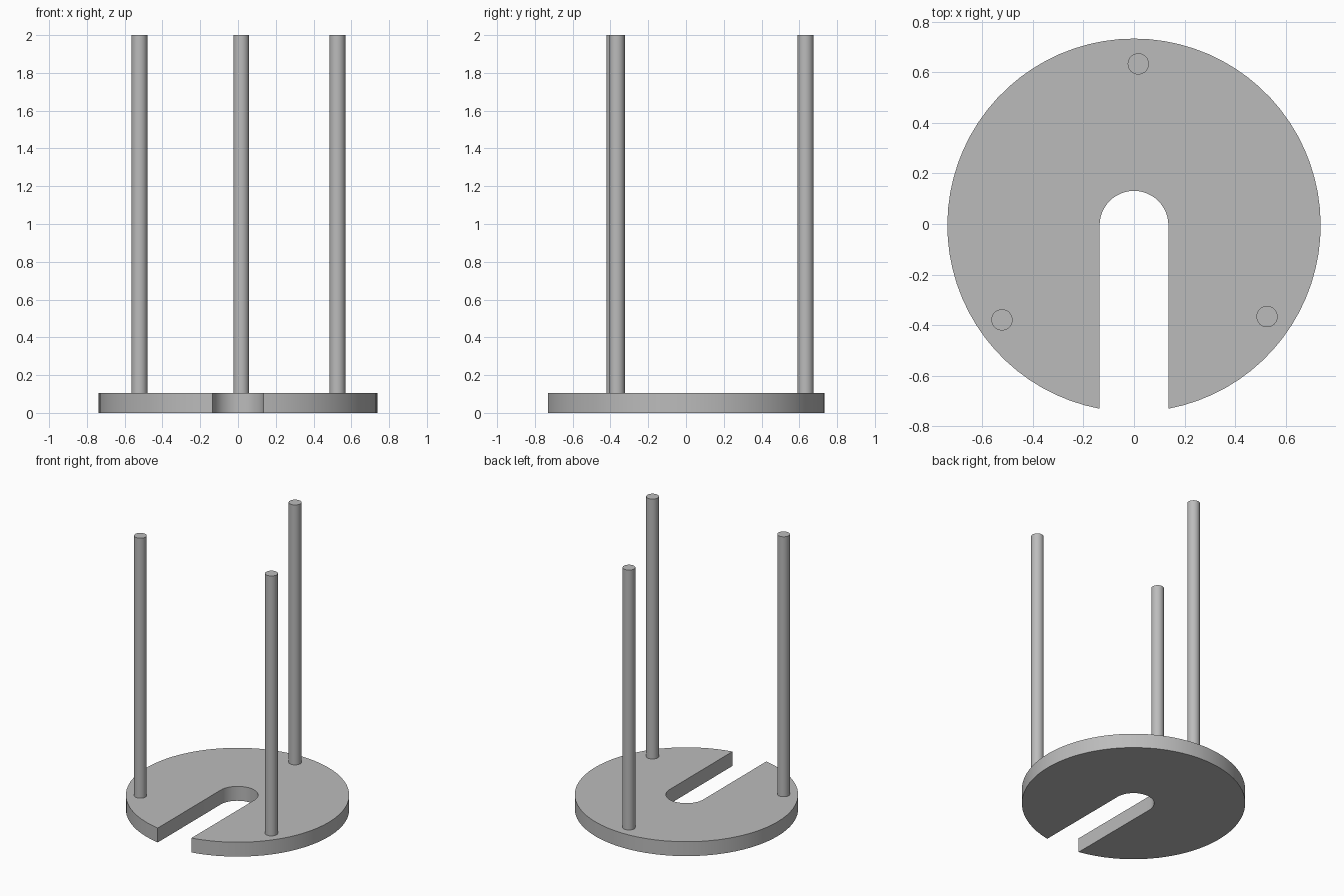
import bpy, bmesh, math

if "Cube" in bpy.data.objects:
    bpy.data.objects.remove(bpy.data.objects["Cube"])

R, H = 0.738, 0.105          # base disc radius and thickness
SLOT = 0.136                 # half width of the slot
CY = -0.005                  # disc centre in y
ROD_R, TOP = 0.042, 2.0
RODS = {"back_rod": (0.017, 0.633), "left_rod": (-0.522, -0.379), "right_rod": (0.526, -0.366)}

grey = bpy.data.materials.new("grey")
grey.diffuse_color = (0.5, 0.5, 0.5, 1)
grey.use_nodes = True
grey.node_tree.nodes["Principled BSDF"].inputs["Base Color"].default_value = grey.diffuse_color


def arc(radius, start, end, steps):
    return [(radius * math.cos(start + (end - start) * i / steps),
             CY + radius * math.sin(start + (end - start) * i / steps)) for i in range(steps + 1)]


def extrude(name, outline, z0, z1):
    """Solid prism from a closed outline, with smooth round sides."""
    bm = bmesh.new()
    face = bm.faces.new([bm.verts.new((x, y, z0)) for x, y in outline])
    top = bmesh.ops.extrude_face_region(bm, geom=[face])["geom"]
    bmesh.ops.translate(bm, vec=(0, 0, z1 - z0),
                        verts=[v for v in top if isinstance(v, bmesh.types.BMVert)])
    bmesh.ops.recalc_face_normals(bm, faces=bm.faces)
    mesh = bpy.data.meshes.new(name)
    bm.to_mesh(mesh)
    bm.free()
    mesh.materials.append(grey)
    obj = bpy.data.objects.new(name, mesh)
    bpy.context.collection.objects.link(obj)
    bpy.ops.object.select_all(action='DESELECT')
    obj.select_set(True)
    bpy.context.view_layer.objects.active = obj
    bpy.ops.object.shade_smooth_by_angle(angle=math.radians(30))


# Slotted base: outer rim, then the round inner end of the slot
gap = math.asin(SLOT / R)
rim = arc(R, -math.pi / 2 + gap, 1.5 * math.pi - gap, 72)
slot_end = arc(SLOT, math.pi, 0, 24)
extrude("slotted_base", rim + slot_end, 0, H)

# Three upright rods
for name, (x, y) in RODS.items():
    ring = [(x + ROD_R * math.cos(a), y + ROD_R * math.sin(a))
            for a in (2 * math.pi * i / 32 for i in range(32))]
    extrude(name, ring, H, TOP)
